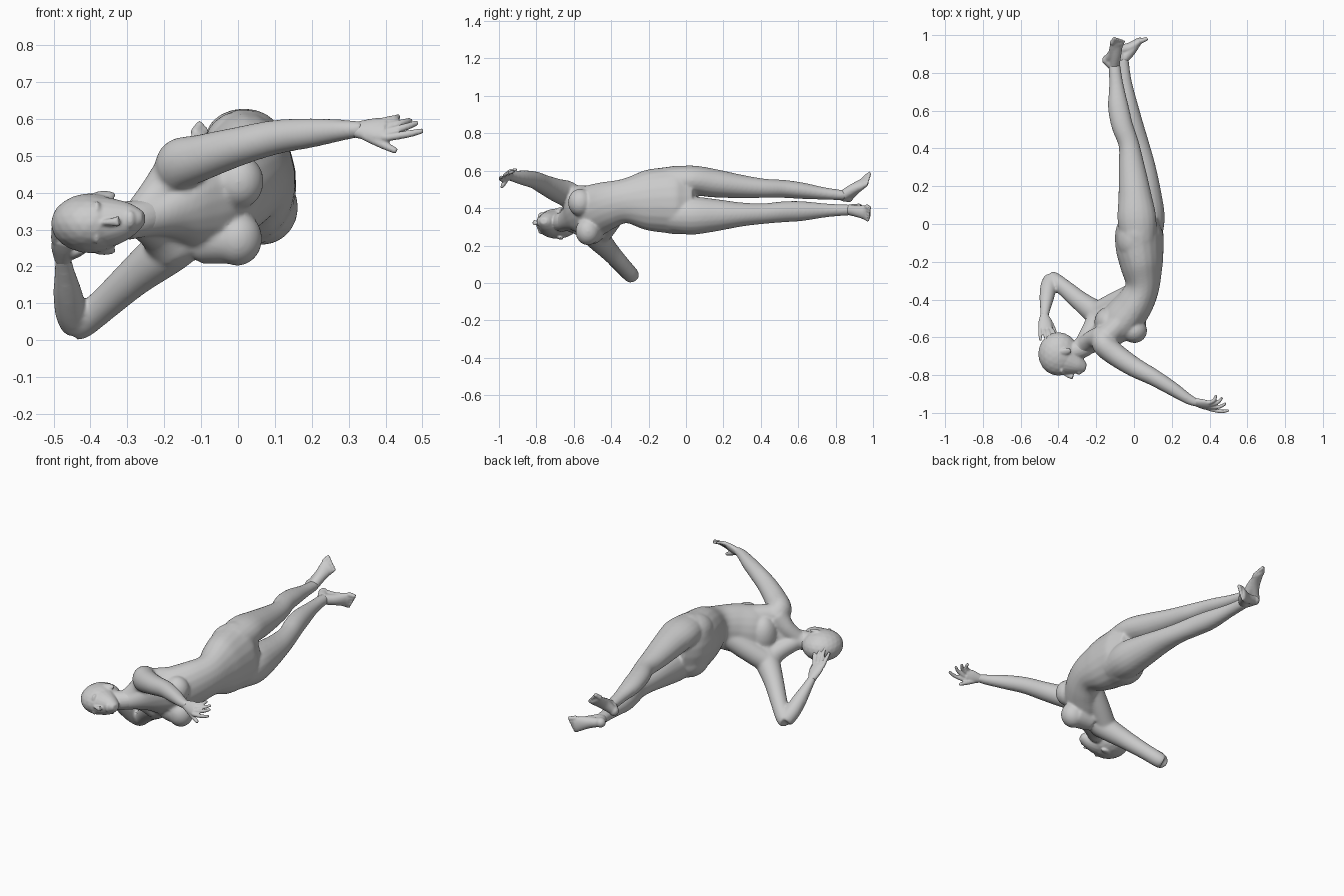
import bpy, bmesh, math
from mathutils import Vector, Matrix

SIDES, STEPS = 20, 5


def spline(rows):
    """Smoothly resample rows of numbers (Catmull-Rom)."""
    out = []
    for i in range(len(rows) - 1):
        a, b, c, d = (rows[max(0, min(len(rows) - 1, i + k))] for k in (-1, 0, 1, 2))
        for s in range(STEPS):
            t = s / STEPS
            out.append([0.5 * (2 * q + (r - p) * t + (2 * p - 5 * q + 4 * r - u) * t * t
                               + (3 * q - p - 3 * r + u) * t ** 3)
                        for p, q, r, u in zip(a, b, c, d)])
    return out + [list(rows[-1])]


def tube(bm, rows, w0=(0, 0, 1), w1=None):
    """Closed oval loft: rows are x, y, z, half width, half depth; w is the width direction."""
    w0 = Vector(w0)
    w1 = Vector(w1 or w0)
    rows = spline(rows)
    n = len(rows)
    rings = []
    for i, (x, y, z, rw, rd) in enumerate(rows):
        t = (Vector(rows[min(n - 1, i + 1)][:3]) - Vector(rows[max(0, i - 1)][:3])).normalized()
        w = w0.lerp(w1, i / (n - 1))
        w = (w - t * w.dot(t)).normalized()
        d = t.cross(w)
        rings.append([bm.verts.new(Vector((x, y, z)) + w * rw * math.cos(a) + d * rd * math.sin(a))
                      for a in (math.tau * k / SIDES for k in range(SIDES))])
    for r, s in zip(rings, rings[1:]):
        for k in range(SIDES):
            j = (k + 1) % SIDES
            bm.faces.new((r[k], r[j], s[j], s[k]))
    bm.faces.new(rings[0][::-1])
    bm.faces.new(rings[-1])


def blob(bm, c, r, rot=(0, 0, 0)):
    r = (r, r, r) if isinstance(r, (int, float)) else r
    m = Matrix.LocRotScale(Vector(c), Matrix.Rotation(rot[2], 3, 'Z') @ Matrix.Rotation(rot[1], 3, 'Y')
                           @ Matrix.Rotation(rot[0], 3, 'X'), Vector(r))
    bmesh.ops.create_icosphere(bm, subdivisions=3, radius=1, matrix=m)


def blend(name, bm, voxel, smooth):
    """Fuse the overlapping volumes into one skin."""
    bmesh.ops.recalc_face_normals(bm, faces=bm.faces)
    me = bpy.data.meshes.new(name)
    bm.to_mesh(me)
    bm.free()
    ob = bpy.data.objects.new(name, me)
    bpy.context.collection.objects.link(ob)
    m = ob.modifiers.new("fuse", 'REMESH')
    m.mode, m.voxel_size, m.use_smooth_shade = 'VOXEL', voxel, True
    s = ob.modifiers.new("soften", 'SMOOTH')
    s.factor, s.iterations = 0.5, smooth


def hand(name, wrist, palm, w, tips, thumb, bend):
    bm = bmesh.new()
    wrist, palm, w, bend = Vector(wrist), Vector(palm), Vector(w).normalized(), Vector(bend)
    mid = wrist.lerp(palm, 0.6)
    tube(bm, [(*wrist, .022, .019), (*mid, .036, .018), (*palm, .036, .014)], w)
    for i, tip in enumerate(tips):
        base = palm + w * (i - 1.5) * .019
        tip = Vector(tip)
        knuckle = base.lerp(tip, .5) + bend
        tube(bm, [(*wrist.lerp(base, .8), .01, .01), (*base, .0105, .0105),
                  (*knuckle, .01, .01), (*tip, .007, .007)], w)
    root = wrist.lerp(palm, .3) - w * .02
    tube(bm, [(*root, .013, .013), (*root.lerp(Vector(thumb), .55), .012, .012), (*thumb, .008, .008)], w)
    blend(name, bm, .0045, 2)


def foot(name, ankle, heel, toe, w):
    bm = bmesh.new()
    ankle, heel, toe, w = Vector(ankle), Vector(heel), Vector(toe), Vector(w).normalized()
    ball = heel.lerp(toe, .75)
    blob(bm, heel, .027)
    tube(bm, [(*ankle, .028, .031), (*ankle.lerp(heel, .6), .027, .029), (*heel, .023, .023)], w)
    tube(bm, [(*heel, .023, .023), (*(heel.lerp(ball, .5) + (ankle - heel) * .25), .032, .028),
              (*ball, .042, .019), (*heel.lerp(toe, .84), .04, .014)], w)
    tube(bm, [(*ankle, .028, .028), (*ankle.lerp(ball, .5), .031, .028), (*ball, .037, .017)], w)
    for i in range(5):                                             # toes, big toe first
        o = w * (2 - i) * .0175
        r = .014 - .0012 * i
        end = toe + o - (toe - heel) * .03 * i
        tube(bm, [(*(ball + o), r, r), (*(ball + o).lerp(end, .6), r * .85, r * .85), (*end, r * .8, r * .7)], w)
    blend(name, bm, .005, 3)


# ---- body: torso, neck, arms and legs fused together
body = bmesh.new()
tube(body, [(.045, .05, .445, .135, .08), (.03, -.03, .443, .183, .123), (.03, -.12, .443, .176, .127),
            (.04, -.22, .442, .160, .113), (.045, -.33, .437, .119, .09), (.005, -.42, .415, .128, .098),
            (-.06, -.50, .385, .14, .105), (-.125, -.56, .365, .13, .085), (-.18, -.60, .35, .08, .065),
            (-.24, -.635, .335, .054, .055), (-.31, -.67, .32, .05, .052)],
     (-.2, 0, .98), (.2, -.5, .85))
# breasts, each flowing out of the chest
for x, y, z in ((.002, -.565, .43), (-.002, -.525, .275)):
    blob(body, (x, y, z), (.068, .066, .074))
    tube(body, [(x - .11, y + .03, z + (.365 - z) * -.1, .06, .06), (x - .05, y + .015, z, .068, .068),
                (x, y + .01, z, .066, .064)])
# buttocks
blob(body, (.0, -.08, .525), (.092, .12, .095))
blob(body, (.01, -.06, .365), (.092, .12, .095))
# trapezius and shoulder-blade masses, then the lat below the propping arm
tube(body, [(-.27, -.645, .335, .045, .045), (-.215, -.61, .395, .055, .05), (-.165, -.60, .455, .065, .065)], (1, 0, 0))
tube(body, [(-.27, -.635, .325, .045, .045), (-.225, -.555, .295, .05, .05), (-.185, -.50, .26, .067, .067)], (1, 0, 0))
blob(body, (-.14, -.52, .37), (.07, .08, .11))
tube(body, [(-.19, -.47, .25, .06, .06), (-.10, -.42, .315, .06, .06), (.0, -.37, .39, .06, .06)])
tube(body, [(-.15, -.60, .46, .06, .06), (-.07, -.52, .46, .06, .06), (.02, -.40, .45, .06, .06)])
# reaching arm
tube(body, [(-.155, -.585, .44, .065, .065), (-.16, -.635, .475, .071, .064), (-.10, -.69, .495, .063, .06),
            (0, -.757, .525, .053, .053), (.10, -.81, .55, .047, .045), (.20, -.87, .562, .04, .038),
            (.29, -.928, .57, .028, .028), (.34, -.949, .572, .021, .02)])
# propping arm, bent at the elbow
tube(body, [(-.13, -.50, .30, .07, .07), (-.185, -.48, .25, .068, .068), (-.28, -.412, .172, .053, .053),
            (-.36, -.345, .10, .045, .045), (-.42, -.30, .05, .043, .043), (-.447, -.287, .036, .04, .04)],
     (0, 1, 0))
tube(body, [(-.437, -.29, .037, .041, .04), (-.452, -.33, .075, .044, .042), (-.462, -.39, .13, .039, .037),
            (-.47, -.45, .185, .028, .026), (-.475, -.495, .228, .022, .019)], (1, 0, 0))
# upper and lower legs
tube(body, [(.025, -.08, .53, .09, .093), (.015, .03, .548, .08, .103), (.005, .15, .533, .076, .088),
            (-.012, .30, .515, .062, .07), (-.027, .42, .506, .051, .055), (-.062, .52, .503, .048, .057),
            (-.083, .62, .493, .044, .055), (-.094, .74, .478, .033, .038), (-.105, .85, .468, .027, .031)])
tube(body, [(.05, -.08, .36, .09, .093), (.065, .03, .360, .102, .098), (.06, .15, .362, .088, .087),
            (.045, .30, .366, .064, .07), (.025, .42, .371, .055, .056), (-.005, .52, .38, .056, .056),
            (-.03, .62, .384, .053, .053), (-.05, .76, .388, .036, .037), (-.06, .88, .39, .029, .031)])
blend("body", body, .0065, 14)

# ---- feet
foot("upper_foot", (-.105, .838, .467), (-.142, .868, .458), (-.072, .985, .567), (-.7, 0, .5))
foot("lower_foot", (-.06, .87, .391), (-.095, .922, .398), (.066, .982, .365), (.15, 0, .95))

# ---- head, lying back with the crown toward -x
head = bmesh.new()
blob(head, (-.40, -.688, .317), (.107, .115, .081))
tube(head, [(-.39, -.70, .317, .075, .10), (-.34, -.728, .321, .065, .075),
            (-.295, -.748, .327, .047, .048), (-.268, -.758, .33, .028, .032), (-.255, -.762, .331, .015, .018)])
tube(head, [(-.37, -.788, .318, .008, .012), (-.345, -.803, .32, .01, .013),
            (-.322, -.81, .322, .016, .013)])                      # nose
blob(head, (-.292, -.785, .328), (.014, .013, .024))               # lips
for z in (.286, .352):
    blob(head, (-.383, -.773, z), (.012, .02, .026))               # brows
for z, tilt in ((.394, .3), (.242, -.3)):
    blob(head, (-.362, -.675, z), (.032, .019, .01), (tilt, 0, .2))  # ears
tube(head, [(-.35, -.68, .322, .052, .052), (-.28, -.66, .328, .051, .052), (-.23, -.63, .338, .05, .05)])
blend("head", head, .0045, 6)

# ---- hands
hand("reaching_hand", (.315, -.94, .57), (.40, -.963, .572), (-.1, .6, .75),
     [(.502, -.987, .568), (.487, -.95, .59), (.468, -.918, .597), (.435, -.905, .606)],
     (.43, -.985, .512), (.008, -.008, 0))
hand("propping_hand", (-.475, -.48, .215), (-.468, -.555, .27), (-1, 0, .1),
     [(-.415, -.597, .335), (-.44, -.612, .35), (-.465, -.617, .345), (-.496, -.615, .327)],
     (-.415, -.575, .245), (0, .004, -.002))
